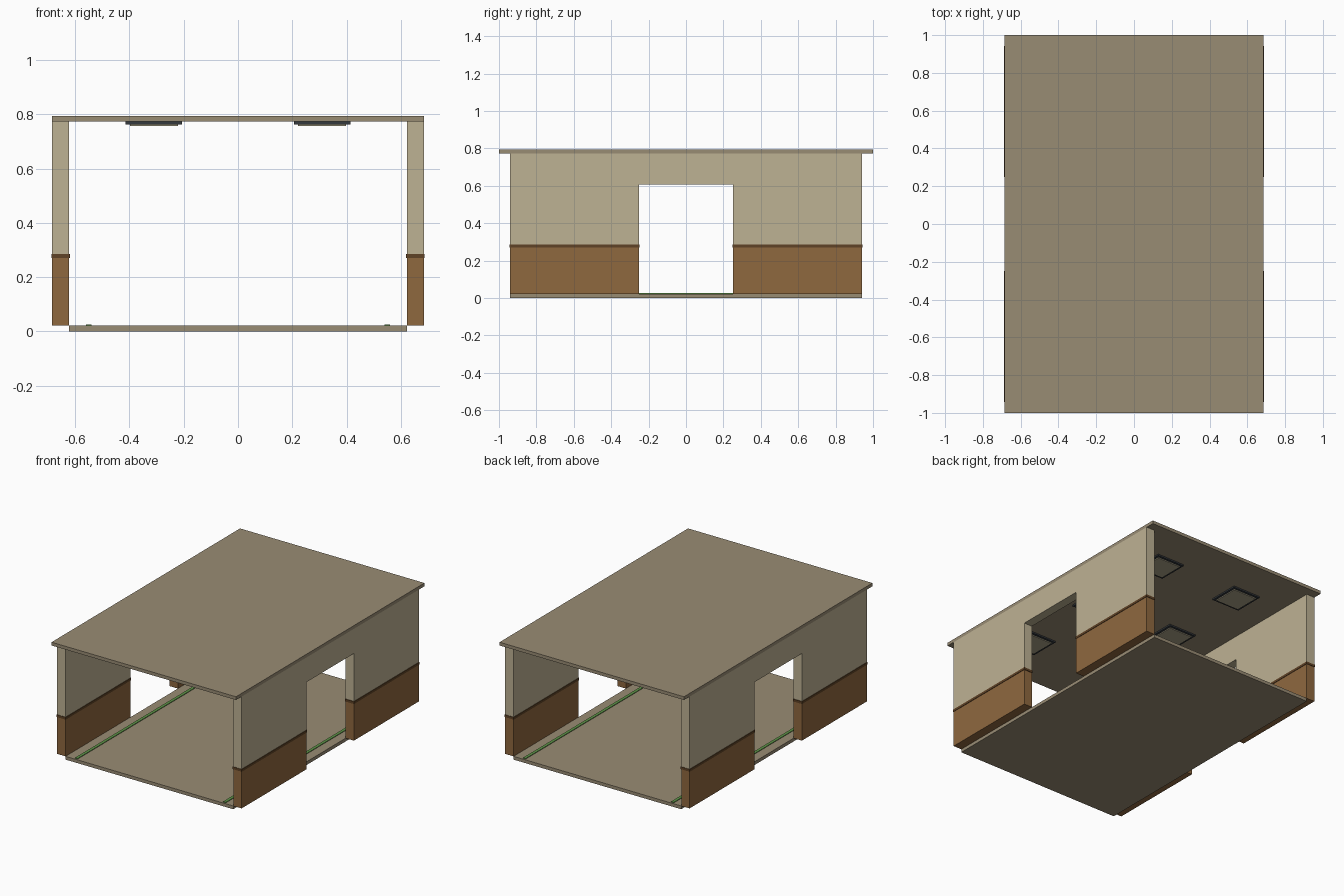
import bpy, bmesh

if "Cube" in bpy.data.objects:
    bpy.data.objects.remove(bpy.data.objects["Cube"])


def material(name, hex_code):
    """Flat colour from an sRGB hex code."""
    srgb = [int(hex_code[i:i + 2], 16) / 255 for i in (0, 2, 4)]
    lin = [c / 12.92 if c <= 0.04045 else ((c + 0.055) / 1.055) ** 2.4 for c in srgb]
    m = bpy.data.materials.new(name)
    m.diffuse_color = (*lin, 1)
    m.use_nodes = True
    m.node_tree.nodes["Principled BSDF"].inputs["Base Color"].default_value = m.diffuse_color
    return m


SLAB = material("taupe slab", "998c74")
WALL = material("cream wall", "beb294")
WOOD = material("brown wood", "8f683f")
TRIM = material("dark wood", "5f4226")
GREEN = material("green strip", "5f9448")
FRAME = material("dark metal", "33383d")
PANEL = material("lamp panel", "aaa288")


def add_object(name, bm, mat):
    bmesh.ops.recalc_face_normals(bm, faces=bm.faces)
    mesh = bpy.data.meshes.new(name)
    bm.to_mesh(mesh)
    bm.free()
    mesh.materials.append(mat)
    obj = bpy.data.objects.new(name, mesh)
    bpy.context.collection.objects.link(obj)
    return obj


def box(name, x, y, z, mat):
    """Box from (low, high) ranges."""
    bm = bmesh.new()
    bmesh.ops.create_cube(bm, size=1)
    for v in bm.verts:
        v.co = [r[0] if c < 0 else r[1] for c, r in zip(v.co, (x, y, z))]
    return add_object(name, bm, mat)


def prism(name, profile, x0, x1, mat):
    """Extrude a (y, z) outline along x."""
    bm = bmesh.new()
    face = bm.faces.new([bm.verts.new((x0, y, z)) for y, z in profile])
    new = bmesh.ops.extrude_face_region(bm, geom=[face])["geom"]
    bmesh.ops.translate(bm, vec=(x1 - x0, 0, 0),
                        verts=[v for v in new if isinstance(v, bmesh.types.BMVert)])
    return add_object(name, bm, mat)


def span(a, b, sign):
    return tuple(sorted((a * sign, b * sign)))


FLOOR_TOP, RAIL, CEILING = 0.022, 0.27, 0.773
DOOR, DOOR_TOP, END = 0.252, 0.607, 0.94
INNER, OUTER = 0.623, 0.685

# Floor and overhanging roof
box("floor", (-INNER, INNER), (-END, END), (0, FLOOR_TOP), SLAB)
box("roof", (-OUTER, OUTER), (-1, 1), (CEILING, 0.795), SLAB)

for s, side in ((-1, "left"), (1, "right")):
    # Upper wall with a doorway
    prism(f"{side}_wall",
          [(-END, RAIL), (-DOOR, RAIL), (-DOOR, DOOR_TOP), (DOOR, DOOR_TOP),
           (DOOR, RAIL), (END, RAIL), (END, CEILING), (-END, CEILING)],
          s * INNER, s * OUTER, WALL)
    # Wainscot and rail on each side of the doorway
    for t, end in ((-1, "front"), (1, "back")):
        box(f"{side}_{end}_wainscot", span(INNER, OUTER, s), span(DOOR, END, t),
            (FLOOR_TOP, RAIL), WOOD)
        box(f"{side}_{end}_rail", span(INNER - 0.003, OUTER + 0.003, s),
            span(DOOR - 0.004, END + 0.003, t), (RAIL, 0.286), TRIM)
    # Green guide strip on the floor
    box(f"{side}_floor_strip", span(0.54, 0.56, s), (-0.93, 0.93),
        (FLOOR_TOP, 0.026), GREEN)
    # Ceiling lamps
    for i, y in enumerate((-0.625, 0, 0.625)):
        x = s * 0.31
        for part, r, z, mat in (("frame", 0.104, (0.763, CEILING), FRAME),
                                ("panel", 0.088, (0.757, 0.763), PANEL)):
            box(f"{side}_lamp_{part}_{i + 1}", (x - r, x + r), (y - r, y + r), z, mat)
